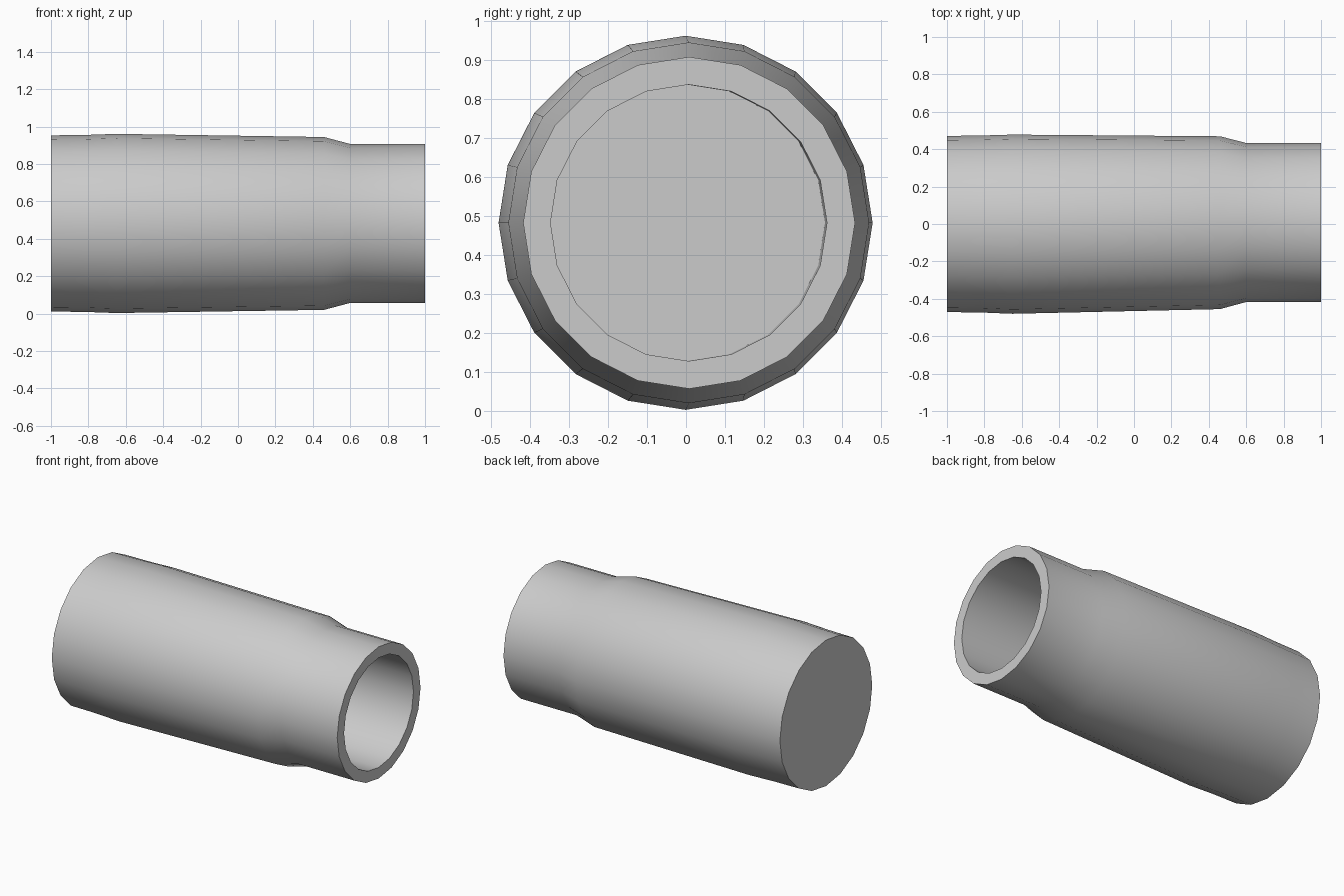
import bpy, bmesh, math

SIDES = 20
AXIS_Z = 0.482

cube = bpy.data.objects.get("Cube")
if cube:
    bpy.data.objects.remove(cube, do_unlink=True)

# Single grey finish
grey = bpy.data.materials.new("plain_grey")
grey.use_nodes = True
colour = (0.6, 0.6, 0.6, 1)
grey.diffuse_color = colour
grey.node_tree.nodes["Principled BSDF"].inputs["Base Color"].default_value = colour

# Rings along the axis: x, sideways offset, radius
outer = [(-1.0, 0.0, 0.471), (-0.82, 0.0, 0.473), (-0.65, -0.001, 0.479),
         (0.46, 0.007, 0.462), (0.6, 0.008, 0.425), (1.0, 0.008, 0.425)]
bore = [(1.0, 0.007, 0.354), (0.0, 0.002, 0.354)]


def add_ring(bm, x, y, radius):
    ring = []
    for i in range(SIDES):
        a = math.tau * i / SIDES
        ring.append(bm.verts.new((x, y + radius * math.sin(a),
                                  AXIS_Z + radius * math.cos(a))))
    return ring


bm = bmesh.new()
rings = [add_ring(bm, *r) for r in outer + bore]

# Skin the outer wall, the rim and the bore in one run
for a, b in zip(rings, rings[1:]):
    for i in range(SIDES):
        j = (i + 1) % SIDES
        bm.faces.new((a[i], a[j], b[j], b[i]))

# Closed back end and bore floor
bm.faces.new(rings[0])
bm.faces.new(rings[-1])
bmesh.ops.recalc_face_normals(bm, faces=bm.faces)

mesh = bpy.data.meshes.new("stepped_sleeve")
bm.to_mesh(mesh)
bm.free()
mesh.materials.append(grey)
sleeve = bpy.data.objects.new("stepped_sleeve", mesh)
bpy.context.collection.objects.link(sleeve)

# Smooth round walls, crisp rim and ends
bpy.context.view_layer.objects.active = sleeve
sleeve.select_set(True)
bpy.ops.object.shade_smooth_by_angle(angle=math.radians(35))
